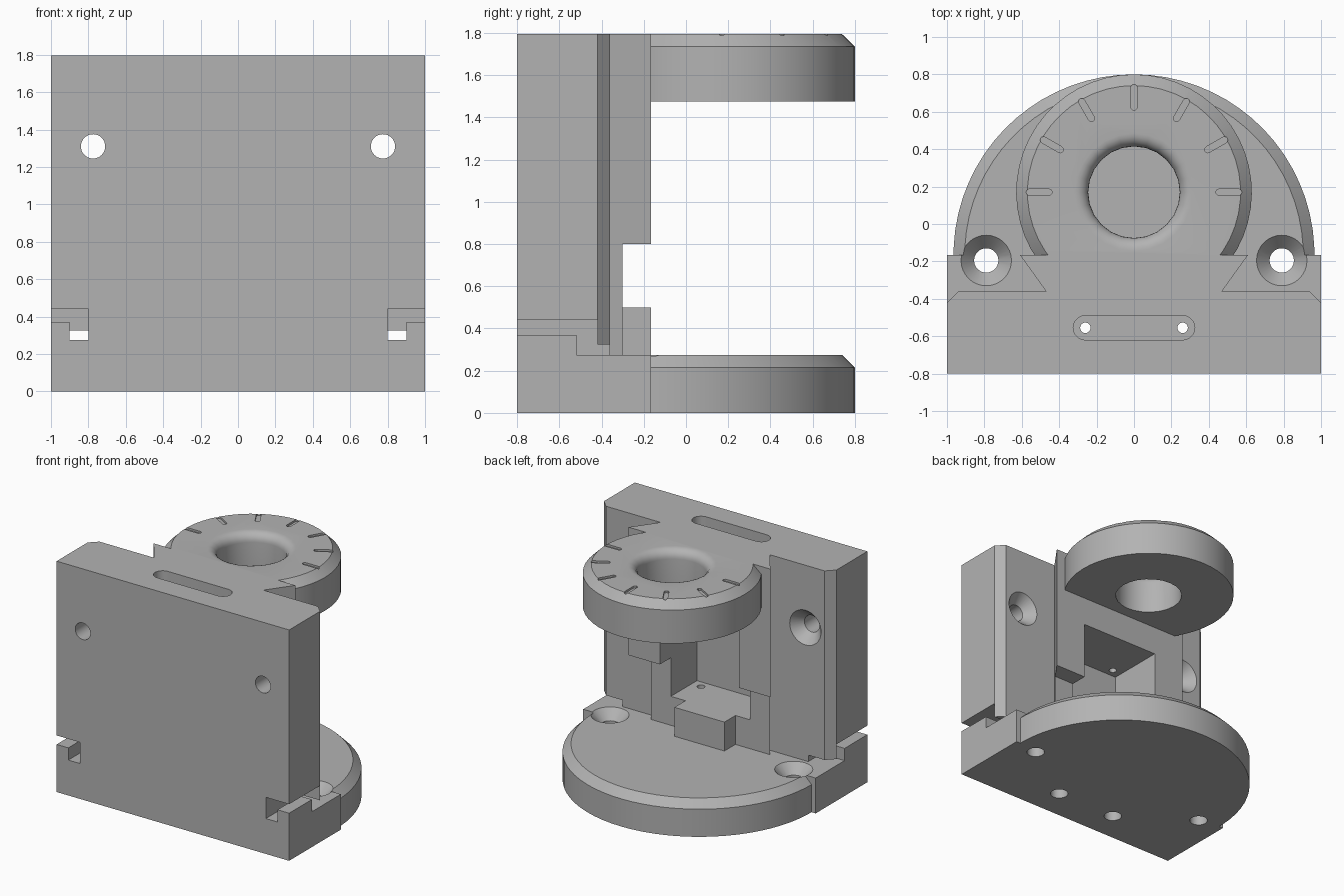
import bpy, bmesh
from math import sin, cos, asin, pi, radians
from mathutils import Matrix, Vector

cube = bpy.data.objects.get("Cube")
if cube:
    bpy.data.objects.remove(cube)

grey = bpy.data.materials.new("plain_grey")
grey.use_nodes = True
COLOR = (0.45, 0.45, 0.45, 1)
grey.diffuse_color = COLOR
grey.node_tree.nodes["Principled BSDF"].inputs["Base Color"].default_value = COLOR

TOP, FLOOR, STEP = 1.795, 0.275, -0.165


def loft(name, rings, matrix=Matrix()):
    """Closed solid through outlines given as (points, height)."""
    bm = bmesh.new()
    loops = [[bm.verts.new((x, y, z)) for x, y in pts] for pts, z in rings]
    for a, b in zip(loops, loops[1:]):
        for i in range(len(a)):
            j = (i + 1) % len(a)
            bm.faces.new((a[i], a[j], b[j], b[i]))
    bm.faces.new(loops[0][::-1])
    bm.faces.new(loops[-1])
    bmesh.ops.recalc_face_normals(bm, faces=bm.faces)
    bm.transform(matrix)
    mesh = bpy.data.meshes.new(name)
    bm.to_mesh(mesh)
    bm.free()
    mesh.materials.append(grey)
    obj = bpy.data.objects.new(name, mesh)
    bpy.context.collection.objects.link(obj)
    return obj


def prism(name, pts, z0, z1, matrix=Matrix()):
    return loft(name, [(pts, z0), (pts, z1)], matrix)


def box(name, x0, x1, y0, y1, z0, z1):
    return prism(name, [(x0, y0), (x1, y0), (x1, y1), (x0, y1)], z0, z1)


def circle(r, n=32):
    return [(r * cos(2 * pi * i / n), r * sin(2 * pi * i / n)) for i in range(n)]


def lathe(name, profile, matrix, n=32):
    return loft(name, [(circle(r, n), z) for r, z in profile], matrix)


def capsule(x0, x1, r, n=10):
    right = [(x1 + r * cos(a), r * sin(a)) for a in (pi * i / n - pi / 2 for i in range(n + 1))]
    left = [(x0 - r * cos(a), -r * sin(a)) for a in (pi * i / n - pi / 2 for i in range(n + 1))]
    return right + left


def cut_disc(name, cy, r, z0, z1, chamfer=0.06, n=36):
    """Chamfered disc with a straight chord buried in the body."""
    def outline(rad):
        a0 = asin((STEP - 0.035 - cy) / rad)
        return [(rad * cos(a), cy + rad * sin(a))
                for a in (a0 + (pi - 2 * a0) * i / n for i in range(n + 1))]
    return loft(name, [(outline(r), z0), (outline(r), z1 - chamfer),
                       (outline(r - chamfer), z1)])


def at(x, y, z=0):
    return Matrix.Translation(Vector((x, y, z)))


helpers = []

# Upright plate with its dovetail rib
half = [(1, -0.8), (1, -0.42), (0.94, -0.36), (0.47, -0.36), (0.61, STEP)]
bracket = prism("bracket", half + [(-x, y) for x, y in half[::-1]], 0.2, TOP)


def combine(obj, operation="DIFFERENCE"):
    mod = bracket.modifiers.new(obj.name, "BOOLEAN")
    mod.operation = operation
    mod.solver = "EXACT"
    mod.object = obj
    obj.hide_render = True
    helpers.append(obj)


# Rib relief and central pocket
combine(box("rib_relief", -0.7, 0.7, -0.3, 0, 0.1, 0.8))
combine(box("pocket", -0.34, 0.34, -0.62, 0, 0.5, 1.25))

# Side channels under the plate, leaving a short hanging lip
for s in (-1, 1):
    def side(name, x0, x1, *rest):
        combine(box(name, min(s * x0, s * x1), max(s * x0, s * x1), *rest))
    side("side_groove", 0.8, 1.1, -0.9, -0.42, 0.37, 0.44)
    side("deep_groove", 0.8, 0.9, -0.9, -0.42, FLOOR, 0.4)
    side("side_opening", 0.8, 1.1, -0.52, -0.42, FLOOR, 0.4)
    side("lip_gap", 0.8, 1.1, -0.45, -0.25, 0.1, 0.325)

# Base, lower disc, upper disc and the tongue in the middle
combine(box("base", -1, 1, -0.8, STEP, 0, FLOOR), "UNION")
combine(cut_disc("lower_disc", STEP, 0.965, 0, FLOOR), "UNION")
combine(box("tongue", -0.215, 0.215, -0.5, STEP, 0.1, 0.5), "UNION")
combine(cut_disc("upper_disc", 0.17, 0.63, 1.475, TOP), "UNION")

# Bore with a rounded top edge
fillet = [(0.315 - 0.07 * cos(a), TOP - 0.07 + 0.07 * sin(a))
          for a in (pi / 2 * i / 6 for i in range(7))]
combine(lathe("bore", [(0.245, 1.4)] + fillet + [(0.315, 1.9)], at(0, 0.17), 24))

# Angle marks round the upper disc
for k in range(7):
    turn = at(0, 0.17) @ Matrix.Rotation(radians(30 * k), 4, "Z")
    combine(prism("angle_mark", capsule(0.455, 0.56, 0.017, 6), TOP - 0.015, 1.9, turn))

# Long slot in the top
combine(prism("top_slot", capsule(-0.26, 0.26, 0.065), 1.475, 1.9, at(0, -0.555)))

# Screw holes
lay = Matrix.Rotation(-pi / 2, 4, "X")
for s in (-1, 1):
    combine(lathe("plate_hole", [(0.065, -0.9), (0.065, -0.44), (0.135, -0.36), (0.135, -0.2)],
                  at(s * 0.775, 0, 1.31) @ lay))
    combine(lathe("base_hole", [(0.065, -0.1), (0.065, 0.2), (0.135, FLOOR), (0.135, 0.31)],
                  at(s * 0.79, -0.195)))
    combine(lathe("pin_hole", [(0.065, -0.1), (0.065, 0.25), (0.028, 0.25), (0.028, 1.6)],
                  at(s * 0.26, -0.555), 20))

# Bake the booleans and drop the helpers
graph = bpy.context.evaluated_depsgraph_get()
graph.update()
baked = bpy.data.meshes.new_from_object(bracket.evaluated_get(graph))
bracket.modifiers.clear()
bracket.data = baked
baked.materials.clear()
baked.materials.append(grey)
for obj in helpers:
    bpy.data.objects.remove(obj)

bpy.context.view_layer.objects.active = bracket
bracket.select_set(True)
bpy.ops.object.shade_smooth_by_angle(angle=radians(30))
